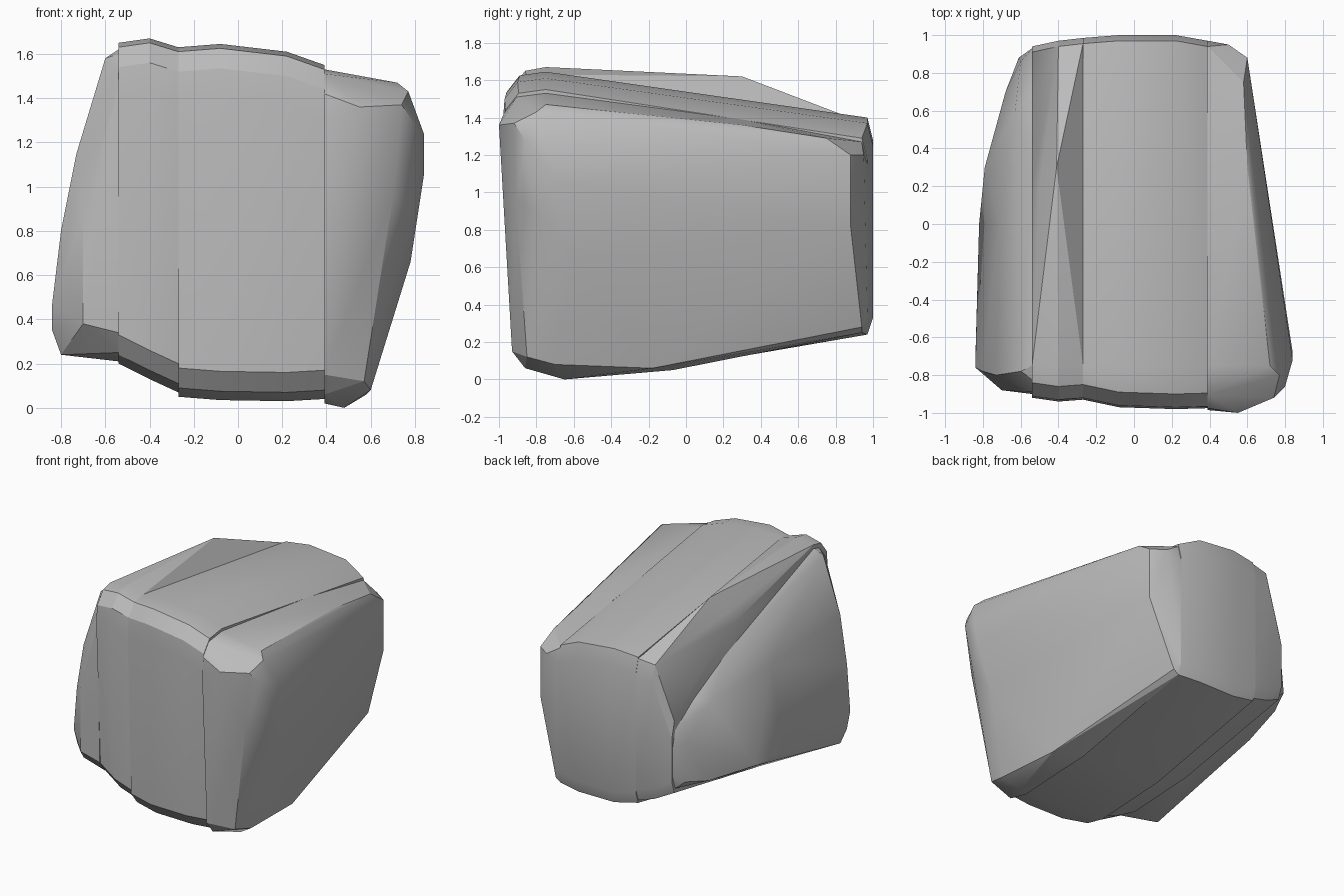
import bpy
import bmesh
import math

default_cube = bpy.data.objects.get("Cube")
if default_cube:
    bpy.data.objects.remove(default_cube, do_unlink=True)

# One plain stone colour
stone = bpy.data.materials.new("grey_stone")
stone.use_nodes = True
stone_colour = (0.5, 0.5, 0.5, 1)
stone.diffuse_color = stone_colour
shader = next(n for n in stone.node_tree.nodes if n.type == "BSDF_PRINCIPLED")
shader.inputs["Base Color"].default_value = stone_colour
shader.inputs["Roughness"].default_value = 0.8

# Planes where neighbouring slabs meet
right_seam, middle_seam, left_seam = -.54, -.27, .39


def section(x, front_low, front_high, back, floor_front, floor_back, roof_front, roof_back):
    """Chipped block outline across the slab at a given x."""
    outline = [
        # worn front foot
        (front_low, floor_front + .13),
        (front_low + .07, floor_front + .04),
        (front_low + .23, floor_front),
        # rising floor and back edge
        (-.07, floor_front + .03),
        (back - .03, floor_back),
        (back, floor_back + .09),
        (back, roof_back - .12),
        (back - .03, roof_back),
        # sloping roof and worn brow
        (-.75, roof_front),
        (front_high + .08, roof_front - .02),
        (front_high + .01, roof_front - .11),
        (front_high, roof_front - .24),
    ]
    return [(x, y, z) for y, z in outline]


def make_slab(name, points):
    """Wrap the points in a faceted convex stone."""
    bm = bmesh.new()
    for point in points:
        bm.verts.new(point)
    hull = bmesh.ops.convex_hull(bm, input=bm.verts[:], use_existing_faces=False)
    unused = {g for g in hull["geom_interior"] + hull["geom_unused"]
              if isinstance(g, bmesh.types.BMVert)}
    bmesh.ops.delete(bm, geom=list(unused), context="VERTS")
    bmesh.ops.dissolve_limit(bm, angle_limit=math.radians(1.5),
                             verts=bm.verts[:], edges=bm.edges[:])
    bmesh.ops.recalc_face_normals(bm, faces=bm.faces[:])
    mesh = bpy.data.meshes.new(name)
    bm.to_mesh(mesh)
    bm.free()
    mesh.materials.append(stone)
    slab = bpy.data.objects.new(name, mesh)
    bpy.context.collection.objects.link(slab)
    bpy.ops.object.select_all(action="DESELECT")
    slab.select_set(True)
    bpy.context.view_layer.objects.active = slab
    bpy.ops.object.shade_smooth_by_angle(angle=math.radians(25))
    return slab


# Right outer slab: its back falls away towards the ground
right_face = [
    (-.6, -.78, 1.58), (-.73, -.8, 1.15), (-.8, -.78, .8),
    (-.84, -.76, .47), (-.84, -.72, .35), (-.8, -.7, .24),
    (-.7, -.88, .38), (-.7, -.88, .86), (-.82, 0, .45),
    (-.79, .3, .45), (-.68, .7, .46), (-.61, .88, .5),
    (-.6, .86, .78), (-.71, 0, 1.08), (-.63, .6, 1),
]
right_ridge = [(right_seam, .3, 1.22), (right_seam, .68, 1.03)]
make_slab("right_outer_slab", right_face + right_ridge + section(
    right_seam, front_low=-.88, front_high=-.9, back=.93,
    floor_front=.21, floor_back=.44, roof_front=1.62, roof_back=.88))

# Right inner slab: the highest one, with a ridge chipped at the back
inner_ridge = [(-.41, .3, 1.62), (-.5, .2, 1.5),
               (right_seam, .2, 1.42), (right_seam, .67, 1.14)]
make_slab("right_inner_slab", inner_ridge + section(
    right_seam, front_low=-.87, front_high=-.92, back=.94,
    floor_front=.2, floor_back=.41, roof_front=1.65, roof_back=.95) + section(
    -.4, front_low=-.9, front_high=-.94, back=.97,
    floor_front=.13, floor_back=.34, roof_front=1.67, roof_back=1.35) + section(
    middle_seam, front_low=-.88, front_high=-.93, back=.985,
    floor_front=.07, floor_back=.3, roof_front=1.63, roof_back=1.37))

# Middle slab: the widest one, with a gently domed roof
make_slab("middle_slab", section(
    middle_seam, front_low=-.89, front_high=-.93, back=.985,
    floor_front=.05, floor_back=.28, roof_front=1.63, roof_back=1.38) + section(
    -.08, front_low=-.93, front_high=-.97, back=1,
    floor_front=.035, floor_back=.24, roof_front=1.645, roof_back=1.4) + section(
    .22, front_low=-.93, front_high=-.98, back=1,
    floor_front=.03, floor_back=.24, roof_front=1.61, roof_back=1.37) + section(
    left_seam, front_low=-.92, front_high=-.975, back=.97,
    floor_front=.04, floor_back=.25, roof_front=1.55, roof_back=1.29))

# Left outer slab: leans outwards at the top, tapers to the back and undercuts
left_face = [
    (.72, -.75, 1.47), (.77, -.8, 1.43), (.74, -.92, 1.37),
    (.8, -.86, 1.28), (.84, -.72, 1.24), (.84, -.68, 1.05),
    (.7, -.91, .95), (.78, -.8, .9), (.78, -.6, .66),
    (.6, -.7, .08), (.57, -.85, .12), (.48, -.65, 0),
    (.55, -1, 1.36), (.58, .75, 1.29), (.6, .88, 1.2),
    (.6, .88, .82), (.43, .94, .28), (.5, .95, 1.2),
    (.58, -.18, .06), (.62, .1, .45), (left_seam, .3, 1.39),
    (.6, .3, 1.36),
]
make_slab("left_outer_slab", left_face + section(
    left_seam, front_low=-.93, front_high=-.985, back=.97,
    floor_front=.02, floor_back=.25, roof_front=1.53, roof_back=1.27))
